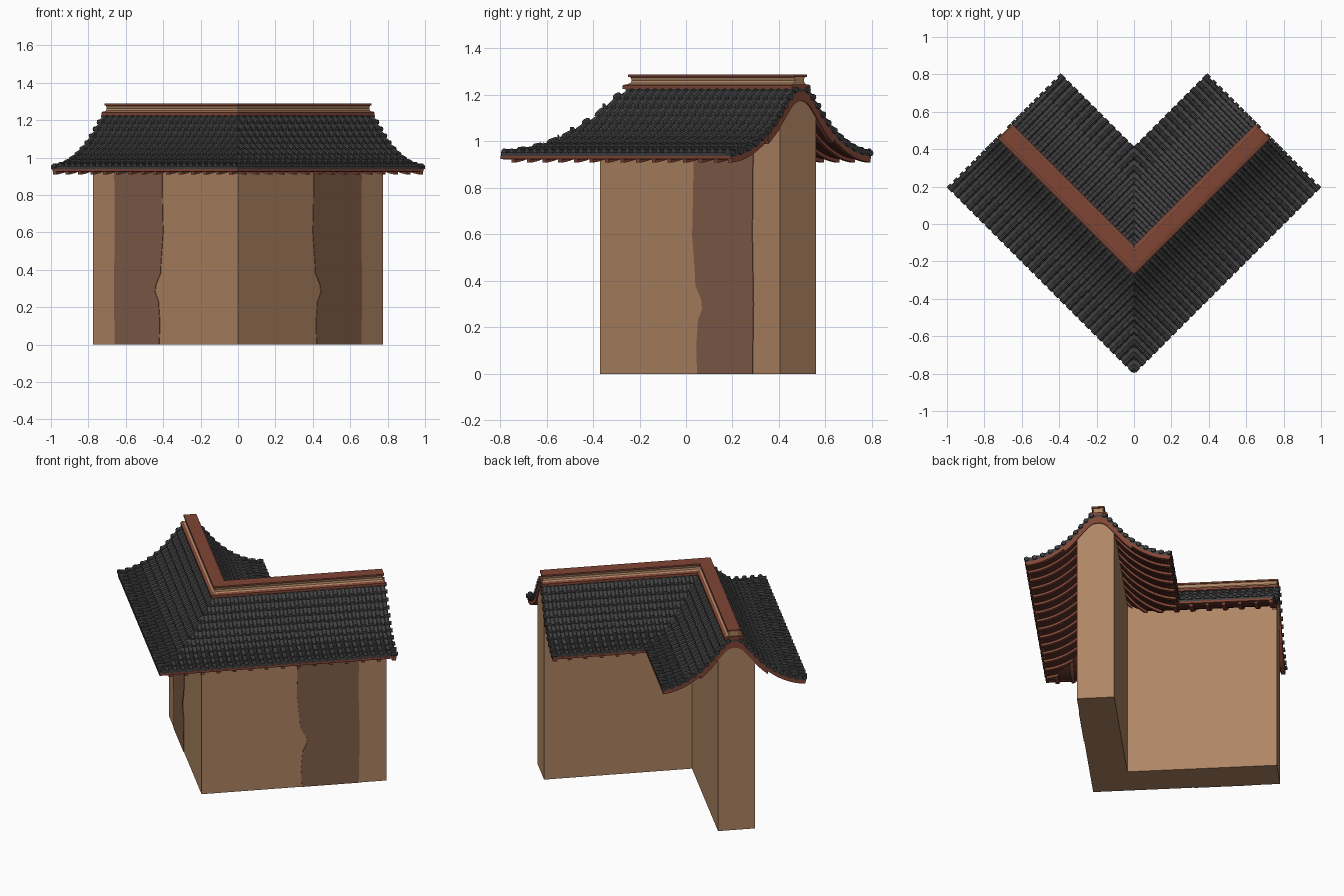
import bpy, bmesh, math
from mathutils import Vector

if "Cube" in bpy.data.objects:
    bpy.data.objects.remove(bpy.data.objects["Cube"])

R2 = math.sqrt(2)
Y0 = -0.195          # ridge corner
END = 0.976          # arm end, measured along the ridge
EAVE = 0.425         # half width of the roof


def material(name, col):
    m = bpy.data.materials.new(name)
    m.diffuse_color = (*col, 1)
    m.use_nodes = True
    m.node_tree.nodes["Principled BSDF"].inputs["Base Color"].default_value = m.diffuse_color
    return m


PLASTER = material("tan_plaster", (0.434, 0.238, 0.127))
STAIN = material("brown_stain", (0.227, 0.112, 0.067))
TILE = material("charcoal_tile", (0.052, 0.052, 0.052))
RED = material("red_wood", (0.216, 0.060, 0.036))
DECK = material("dark_wood", (0.085, 0.026, 0.017))

# Roof curve: distance from ridge -> height
CURVE = [(0, 1.234), (.04, 1.222), (.08, 1.180), (.15, 1.095), (.22, 1.033),
         (.29, .989), (.36, .962), (.44, .948)]


def roof_z(c):
    c = min(abs(c), .4399)
    for i in range(len(CURVE) - 1):
        (a, za), (b, zb) = CURVE[i], CURVE[i + 1]
        if a <= c <= b:
            def slope(j):
                if j == 0:
                    return 0
                p, q = CURVE[j - 1], CURVE[min(j + 1, len(CURVE) - 1)]
                return (q[1] - p[1]) / (q[0] - p[0])
            h, t = b - a, (c - a) / (b - a)
            return ((2*t**3 - 3*t*t + 1) * za + (t**3 - 2*t*t + t) * h * slope(i)
                    + (3*t*t - 2*t**3) * zb + (t**3 - t*t) * h * slope(i + 1))


def place(s, c, z):
    """s runs along the arm, c across it (positive = inner side)."""
    return Vector(((s - c) / R2, Y0 + (s + c) / R2, z))


def loft(bm, sections):
    """Closed solid through equal loops of (s, c, z)."""
    loops = [[bm.verts.new(place(*p)) for p in sec] for sec in sections]
    n = len(loops[0])
    for a, b in zip(loops, loops[1:]):
        for i in range(n):
            bm.faces.new((a[i], a[(i + 1) % n], b[(i + 1) % n], b[i]))
    bm.faces.new(loops[0])
    bm.faces.new(loops[-1][::-1])


def extrude(bm, prof, s0, s1):
    loft(bm, [[(s, c, z) for c, z in prof] for s in (s0, s1)])


def finish(name, bm, mat):
    """Mitre the arm at x = 0 and mirror it to the other arm."""
    bmesh.ops.recalc_face_normals(bm, faces=bm.faces)
    bmesh.ops.bisect_plane(bm, geom=bm.verts[:] + bm.edges[:] + bm.faces[:], dist=1e-5,
                           plane_co=(0, 0, 0), plane_no=(-1, 0, 0), clear_outer=True)
    me = bpy.data.meshes.new(name)
    bm.to_mesh(me)
    bm.free()
    me.materials.append(mat)
    ob = bpy.data.objects.new(name, me)
    bpy.context.collection.objects.link(ob)
    ob.modifiers.new("other_arm", 'MIRROR').use_axis[0] = True
    return ob


# Tile courses, evenly spaced along the slope
COURSES = 11
fine = [EAVE * i / 400 for i in range(401)]
arc = [0]
for a, b in zip(fine, fine[1:]):
    arc.append(arc[-1] + math.hypot(b - a, roof_z(b) - roof_z(a)))
cuts = [next(fine[i] for i in range(401) if arc[i] >= arc[-1] * k / COURSES - 1e-9)
        for k in range(COURSES + 1)]

# Wall
bm = bmesh.new()
W0, W1, WEND = -0.124, 0.095, 0.971
tops = [W1 + (W0 - W1) * i / 16 for i in range(17)]
extrude(bm, [(W0, 0), (W1, 0)] + [(c, roof_z(c) - .03) for c in tops], -.3, WEND)
finish("wall", bm, PLASTER)

# Stain painted on the outer wall faces
bm = bmesh.new()
edge_a = [(.45, .98), (.445, .75), (.44, .6), (.455, .45), (.46, .38), (.495, .32),
          (.50, .28), (.475, .23), (.465, .12), (.47, 0)]
edge_b = [(.806, 0), (.812, .3), (.805, .6), (.81, .98)]
loft(bm, [[(s, c, z) for s, z in edge_a + edge_b] for c in (W0 + .001, W0 - .003)])
finish("wall_stain", bm, STAIN)

# Stepped tile bed with rounded cover tiles over it
bed, ribs, verge = bmesh.new(), bmesh.new(), bmesh.new()
RIB = [(-.015, -.004), (-.011, .008), (-.004, .013), (.004, .013), (.011, .008), (.015, -.004)]
for side in (-1, 1):
    for a, b in zip(cuts, cuts[1:]):
        za, zb = roof_z(a) - .003, roof_z(b) + .005
        lo = -.018
        extrude(bed, [(side * a, za), (side * b, zb), (side * b, roof_z(b) + lo),
                      (side * a, roof_z(a) + lo)], -EAVE - .02, END)
        s = END - .015
        while s > -EAVE - .02:
            if side < 0 or s > a - .03:
                loft(ribs, [[(s + k * ds, side * c, z + k * dz) for ds, dz in RIB]
                            for c, z, k in ((a, za, .85), (b + .007, zb, 1.05))])
            s -= .047
        # Round tile ends along the gable edge
        for c in (b - .008,):
            z = roof_z(c) - .002
            extrude(verge, [(side * c + .013 * math.cos(i * math.pi / 4),
                             z + .013 * math.sin(i * math.pi / 4)) for i in range(8)],
                    END - .03, END + .01)
finish("tile_bed", bed, TILE)
finish("cover_tiles", ribs, TILE)
finish("gable_tile_ends", verge, TILE)


def curved_band(bm, top, bottom, s0, s1, reach):
    """Board following the whole roof curve from eave to eave."""
    n = 32
    loft(bm, [[(s, c, roof_z(c) + d) for s, d in
               ((s0, top), (s1, top), (s1, bottom), (s0, bottom))]
              for c in [reach * (2 * i / n - 1) for i in range(n + 1)]])


# Deck under the tiles
bm = bmesh.new()
curved_band(bm, -.017, -.028, -EAVE, END - .004, EAVE - .006)
finish("roof_deck", bm, DECK)

# Rafters and the gable boards
bm = bmesh.new()
s = END - .1
while s > -EAVE:
    curved_band(bm, -.026, -.043, s - .011, s + .011, EAVE - .008)
    s -= .095
finish("rafters", bm, RED)

bm = bmesh.new()
curved_band(bm, -.018, -.06, END - .025, END + .001, .2)
curved_band(bm, -.017, -.042, END - .025, END, EAVE - .004)
finish("gable_boards", bm, RED)

# Eave strips
bm = bmesh.new()
for side in (-1, 1):
    z = roof_z(EAVE)
    extrude(bm, [(side * (EAVE - .02), z - .012), (side * (EAVE + .001), z - .012),
                 (side * (EAVE + .001), z - .026), (side * (EAVE - .02), z - .026)], -EAVE - .02, END)
finish("eave_strips", bm, RED)


# Ridge: red base, waisted plaster body, red cap
def ridge(name, half, mat, end):
    bm = bmesh.new()
    extrude(bm, half + [(-c, z) for c, z in reversed(half)], -.2, end)
    finish(name, bm, mat)


ridge("ridge_base", [(.056, 1.225), (.056, 1.240), (.046, 1.246)], RED, .976)
ridge("ridge_body", [(.044, 1.244), (.031, 1.252), (.027, 1.262), (.030, 1.274), (.035, 1.279)],
      PLASTER, .966)
ridge("ridge_cap", [(.038, 1.278), (.038, 1.288)], RED, .973)
